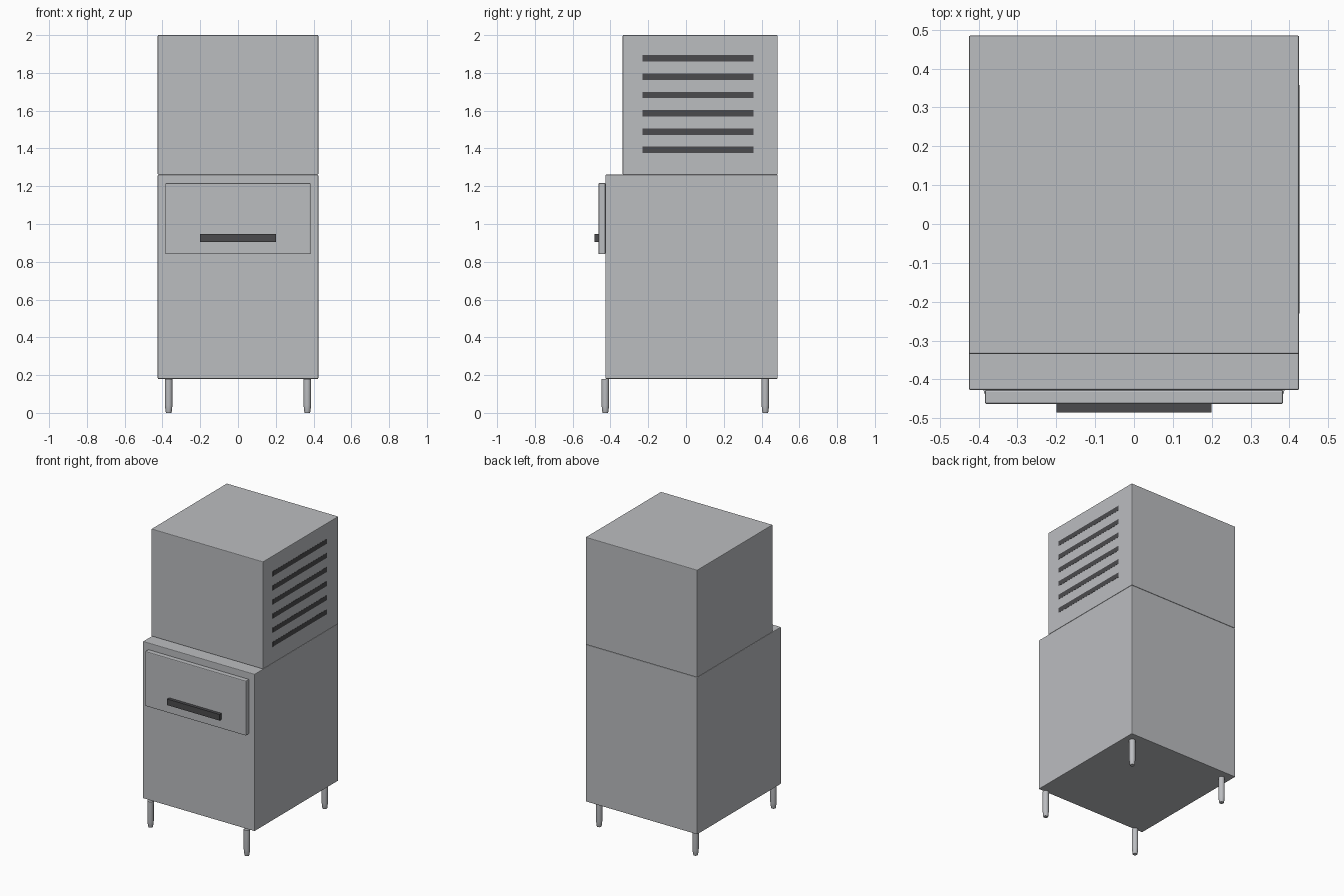
import bpy
import bmesh
from mathutils import Vector

cube = bpy.data.objects.get("Cube")
if cube:
    bpy.data.objects.remove(cube, do_unlink=True)


def make_material(name, color):
    mat = bpy.data.materials.new(name)
    mat.use_nodes = True
    mat.diffuse_color = (*color, 1)
    mat.node_tree.nodes["Principled BSDF"].inputs["Base Color"].default_value = (*color, 1)
    return mat


steel = make_material("brushed steel", (0.50, 0.51, 0.53))
dark = make_material("dark plastic", (0.07, 0.07, 0.075))


def finish(name, bm, mat):
    mesh = bpy.data.meshes.new(name)
    bm.to_mesh(mesh)
    bm.free()
    mesh.materials.append(mat)
    obj = bpy.data.objects.new(name, mesh)
    bpy.context.collection.objects.link(obj)
    return obj


def box(name, low, high, mat, bevel=0):
    """Box between two corners, with optional softened edges."""
    low, high = Vector(low), Vector(high)
    bm = bmesh.new()
    bmesh.ops.create_cube(bm, size=1)
    bmesh.ops.scale(bm, vec=high - low, verts=bm.verts)
    bmesh.ops.translate(bm, vec=(low + high) / 2, verts=bm.verts)
    obj = finish(name, bm, mat)
    if bevel:
        mod = obj.modifiers.new("soft edges", "BEVEL")
        mod.width = bevel
        mod.segments = 2
    return obj


def leg(name, x, y):
    """Round leg lathed from a profile of (radius, height), tapering at the foot."""
    profile = [(0, 0), (0.014, 0), (0.016, 0.005), (0.020, 0.04), (0.020, 0.18), (0, 0.18)]
    bm = bmesh.new()
    verts = [bm.verts.new((r, 0, z)) for r, z in profile]
    edges = [bm.edges.new(pair) for pair in zip(verts, verts[1:])]
    bmesh.ops.spin(bm, geom=verts + edges, cent=(0, 0, 0), axis=(0, 0, 1),
                   angle=6.2831853, steps=20)
    bmesh.ops.remove_doubles(bm, verts=bm.verts, dist=0.0001)
    bmesh.ops.recalc_face_normals(bm, faces=bm.faces)
    obj = finish(name, bm, steel)
    obj.location = (x, y, 0)
    bpy.ops.object.select_all(action="DESELECT")
    obj.select_set(True)
    bpy.context.view_layer.objects.active = obj
    bpy.ops.object.shade_smooth_by_angle(angle=0.6)


# Cabinets, stacked with a fine seam between them
half = 0.425
box("lower_cabinet", (-half, -0.427, 0.18), (half, 0.485, 1.261), steel, 0.004)
box("upper_cabinet", (-half, -0.335, 1.261), (half, 0.485, 2.0), steel, 0.004)

# Bin door and its handle
box("bin_door", (-0.384, -0.463, 0.84), (0.384, -0.427, 1.217), steel, 0.005)
box("door_handle", (-0.2, -0.485, 0.904), (0.2, -0.463, 0.946), dark)

# Ventilation slots on the left side
for i in range(6):
    z = 1.392 + i * 0.097
    box(f"vent_slot_{i + 1}", (half - 0.003, -0.23, z - 0.017),
        (half + 0.001, 0.357, z + 0.017), dark)

# Four legs
for depth, y in (("front", -0.427), ("back", 0.42)):
    for side, x in (("left", 0.367), ("right", -0.367)):
        leg(f"{depth}_{side}_leg", x, y)
